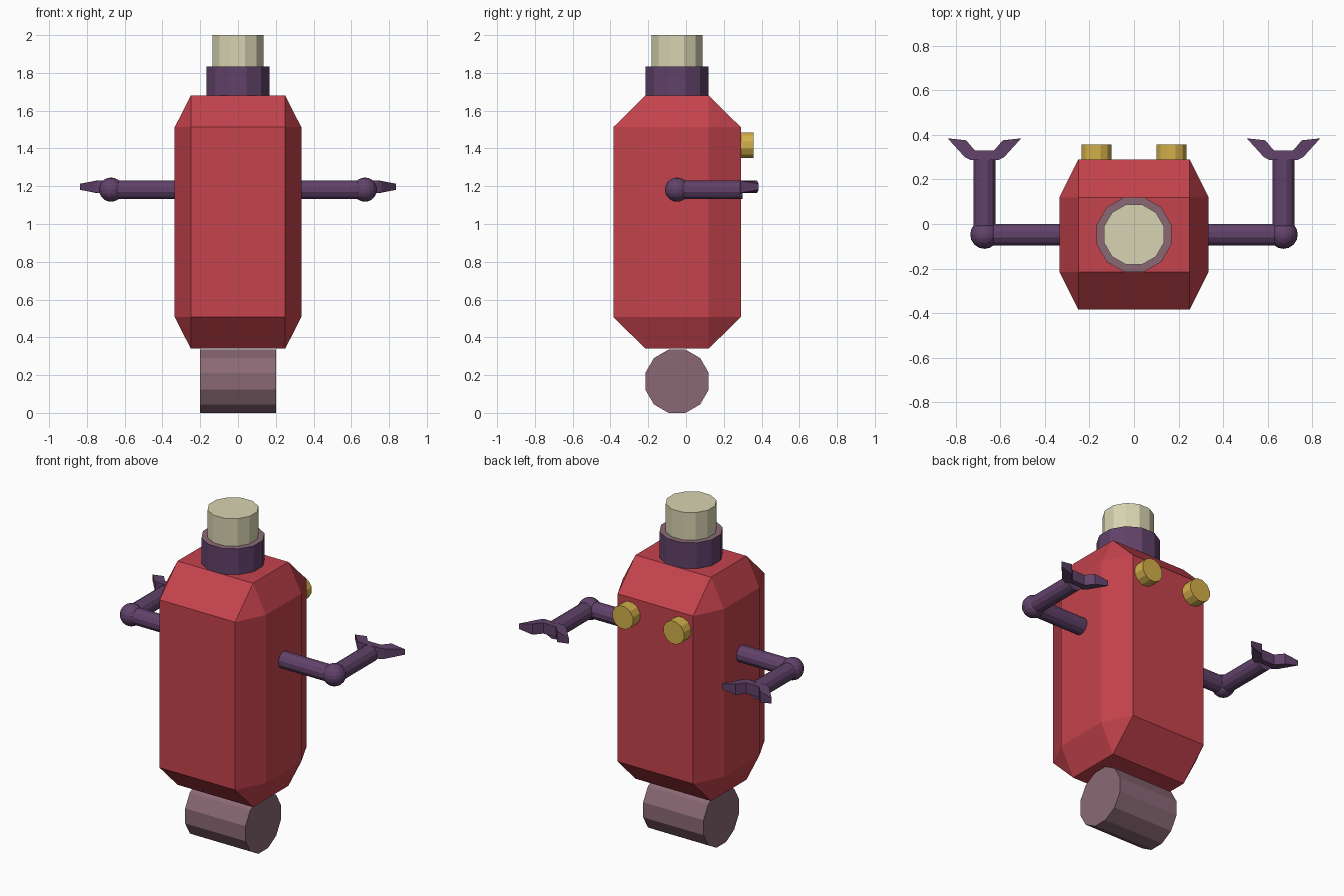
import bpy, bmesh, math
from mathutils import Matrix, Vector

if "Cube" in bpy.data.objects:
    bpy.data.objects.remove(bpy.data.objects["Cube"])

CY = -0.0475   # y of the central axis


def mat(name, hexcode):
    m = bpy.data.materials.new(name)
    c = [int(hexcode[i:i + 2], 16) / 255 for i in (0, 2, 4)]
    m.diffuse_color = [v / 12.92 if v < 0.04045 else ((v + 0.055) / 1.055) ** 2.4 for v in c] + [1]
    m.use_nodes = True
    m.node_tree.nodes["Principled BSDF"].inputs["Base Color"].default_value = m.diffuse_color
    return m


red = mat("red", "C5434D")
cream = mat("cream", "D8D4B2")
purple = mat("dark purple", "61426A")
mauve = mat("mauve", "8A6975")
yellow = mat("yellow", "D4B04A")


def finish(name, bm, *mats):
    bmesh.ops.recalc_face_normals(bm, faces=bm.faces)
    me = bpy.data.meshes.new(name)
    bm.to_mesh(me)
    bm.free()
    for m in mats:
        me.materials.append(m)
    ob = bpy.data.objects.new(name, me)
    bpy.context.collection.objects.link(ob)
    return ob


def cylinder(name, a, b, apothem, *mats, sides=12):
    """Flat-sided cylinder from a to b, with flats facing the axes."""
    a, b = Vector(a), Vector(b)
    d = b - a
    bm = bmesh.new()
    r = apothem / math.cos(math.pi / sides)
    bmesh.ops.create_cone(bm, cap_ends=True, segments=sides, radius1=r, radius2=r, depth=d.length)
    spin = Matrix.Rotation(math.pi / sides, 4, 'Z')
    turn = Vector((0, 0, 1)).rotation_difference(d).to_matrix().to_4x4()
    bmesh.ops.transform(bm, matrix=Matrix.Translation((a + b) / 2) @ turn @ spin, verts=bm.verts)
    return finish(name, bm, *mats)


# Torso: chamfered box
bm = bmesh.new()
H, I = (0.335, 0.3375, 0.67), (0.25, 0.1675, 0.5025)   # outer and inner half sizes
for sx in (-1, 1):
    for sy in (-1, 1):
        for sz in (-1, 1):
            for k in range(3):
                p = [H[j] if j == k else I[j] for j in range(3)]
                bm.verts.new((sx * p[0], CY + sy * p[1], 1.01 + sz * p[2]))
bmesh.ops.convex_hull(bm, input=bm.verts)
bmesh.ops.dissolve_limit(bm, angle_limit=0.01, verts=bm.verts, edges=bm.edges)
finish("torso", bm, red)

# Wheel
cylinder("wheel", (-0.2, CY, 0.1675), (0.2, CY, 0.1675), 0.1675, mauve)

# Neck collar with a lighter top, and the head
collar = cylinder("neck_collar", (0, CY, 1.67), (0, CY, 1.835), 0.1675, purple, mauve)
for f in collar.data.polygons:
    f.material_index = 1 if f.normal.z > 0.9 else 0
cylinder("head", (0, CY, 1.83), (0, CY, 2.0), 0.135, cream)

# Palm and claws: pairs of outer and inner points along one half, mirrored
half = [((0.165, 0.385), (0.082, 0.376)),
        ((0.088, 0.300), (0.050, 0.338)),
        ((0.062, 0.287), (0.042, 0.330))]
stations = half + [tuple((-x, y) for x, y in s) for s in reversed(half)]
heights = [0.016, 0.030, 0.033]
heights += heights[::-1]
AZ = 1.182   # arm height

for side, s in (("left", -1), ("right", 1)):
    x = 0.672 * s
    # Lamps
    cylinder(f"{side}_lamp", (0.169 * s, 0.28, 1.418), (0.169 * s, 0.358, 1.418), 0.0675, yellow)
    # Arm
    cylinder(f"{side}_upper_arm", (0.32 * s, CY, AZ), (x, CY, AZ), 0.0485, purple)
    cylinder(f"{side}_forearm", (x, CY, AZ), (x, 0.30, AZ), 0.0485, purple)
    bm = bmesh.new()
    bmesh.ops.create_uvsphere(bm, u_segments=16, v_segments=10, radius=0.064)
    bmesh.ops.translate(bm, vec=(x, CY, AZ), verts=bm.verts)
    finish(f"{side}_elbow", bm, purple)
    # Claw
    bm = bmesh.new()
    rings = []
    for (o, i), h in zip(stations, heights):
        ring = [(o, -h), (i, -0.032), (i, 0.032), (o, h)]
        rings.append([bm.verts.new((x + p[0], p[1], 1.197 + z)) for p, z in ring])
    for a, b in zip(rings, rings[1:]):
        for k in range(4):
            n = (k + 1) % 4
            bm.faces.new((a[k], a[n], b[n], b[k]))
    bm.faces.new(rings[0])
    bm.faces.new(rings[-1])
    finish(f"{side}_claw", bm, purple)
